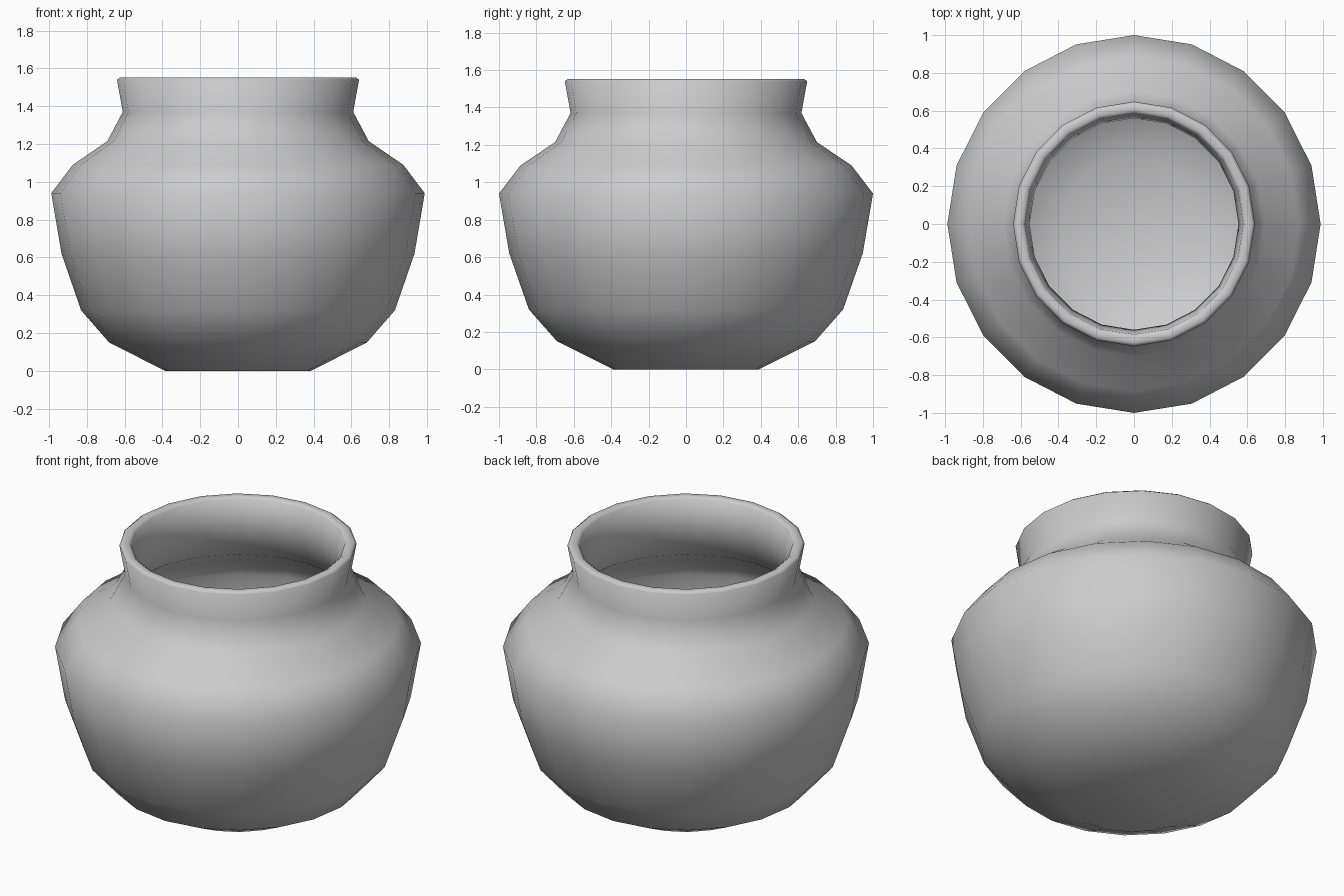
import bpy, bmesh, math

if "Cube" in bpy.data.objects:
    bpy.data.objects.remove(bpy.data.objects["Cube"])

SIDES = 20

# Profile (radius, height): base centre, up the outside, over the rim, down the inside
outer = [(0, 0), (0.39, 0), (0.69, 0.15), (0.84, 0.32), (0.945, 0.62), (1.0, 0.94),
         (0.885, 1.09), (0.70, 1.215), (0.617, 1.37), (0.648, 1.54)]
rim = [(0.632, 1.552), (0.602, 1.552)]
inner = [(0.585, 1.54), (0.56, 1.365), (0.65, 1.18), (0.845, 1.045), (0.94, 0.925),
         (0.887, 0.635), (0.787, 0.35), (0.65, 0.2), (0.375, 0.06), (0, 0.06)]
profile = outer + rim + inner

# Pot body, turned around the z axis
bm = bmesh.new()
verts = [bm.verts.new((0, r, z)) for r, z in profile]
edges = [bm.edges.new(pair) for pair in zip(verts, verts[1:])]
bmesh.ops.spin(bm, geom=verts + edges, cent=(0, 0, 0), axis=(0, 0, 1),
               angle=math.tau, steps=SIDES)
bmesh.ops.remove_doubles(bm, verts=bm.verts, dist=0.001)
bmesh.ops.scale(bm, vec=(0.988, 1, 1), verts=bm.verts)
bmesh.ops.recalc_face_normals(bm, faces=bm.faces)
for face in bm.faces:
    face.smooth = True

mesh = bpy.data.meshes.new("pot")
bm.to_mesh(mesh)
bm.free()
bpy.context.collection.objects.link(bpy.data.objects.new("pot", mesh))
